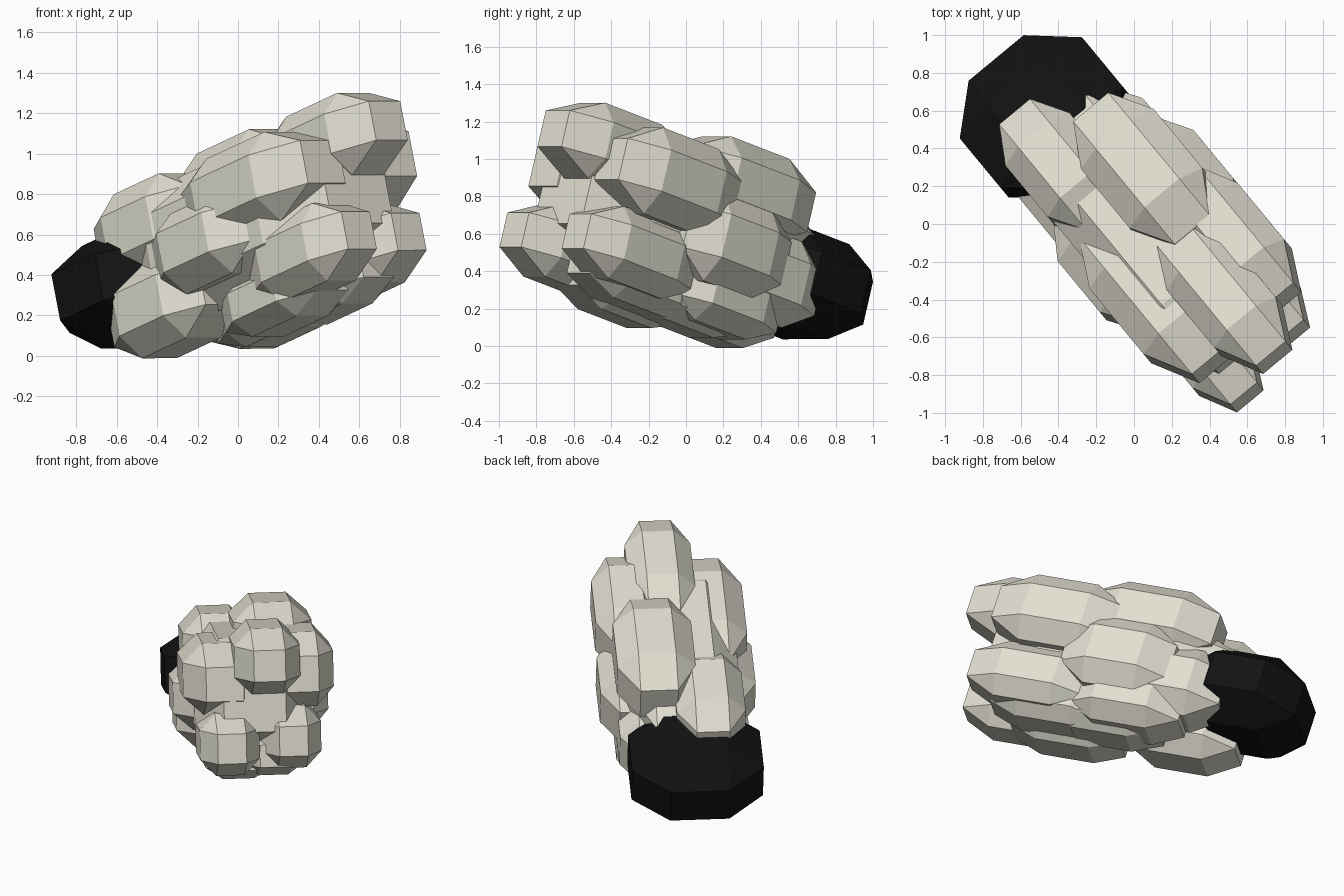
import bpy, bmesh
from mathutils import Vector, Matrix

if "Cube" in bpy.data.objects:
    bpy.data.objects.remove(bpy.data.objects["Cube"])

# Shared tilted frame: every clump runs along the body axis
U = Vector((0.62, -0.75, 0.29)).normalized()
V = Vector((0.77, 0.64, 0.0)).normalized()
V = (V - U * V.dot(U)).normalized()
W = U.cross(V).normalized()
ROT = Matrix((U, V, W)).transposed()


def material(name, colour):
    m = bpy.data.materials.new(name)
    m.diffuse_color = (*colour, 1)
    m.use_nodes = True
    m.node_tree.nodes["Principled BSDF"].inputs["Base Color"].default_value = m.diffuse_color
    return m


cream = material("cream", (0.76, 0.74, 0.64))
black = material("black", (0.006, 0.006, 0.006))


def clump(name, centre, half, mat=cream, cut=0.52):
    """Chamfered flat-shaded block aligned to the body axis."""
    bm = bmesh.new()
    bmesh.ops.create_cube(bm, size=2)
    bmesh.ops.bevel(bm, geom=bm.edges[:], offset=cut, segments=1,
                    profile=0.5, affect='EDGES')
    for v in bm.verts:
        p = Vector(a * b for a, b in zip(v.co, half))
        v.co = ROT @ p + Vector(centre)
    bmesh.ops.recalc_face_normals(bm, faces=bm.faces[:])
    me = bpy.data.meshes.new(name)
    bm.to_mesh(me)
    bm.free()
    me.materials.append(mat)
    ob = bpy.data.objects.new(name, me)
    bpy.context.collection.objects.link(ob)


# Inner body
clump("body_core", (0.10, -0.06, 0.62), (0.79, 0.36, 0.36), cut=0.45)

# Black rounded end
clump("dark_end", (-0.47, 0.565, 0.34), (0.39, 0.42, 0.265), black, 0.55)

# Overlapping clumps: top, left side, right side, underside
clumps = {
    "top_rear": ((0.48, -0.39, 1.04), (0.43, 0.21, 0.21)),
    "top_middle": ((0.06, 0.27, 0.84), (0.44, 0.25, 0.23)),
    "top_left": ((-0.38, 0.29, 0.63), (0.38, 0.22, 0.23)),
    "left_upper": ((0.12, -0.38, 0.82), (0.49, 0.25, 0.23)),
    "left_middle": ((-0.09, -0.20, 0.56), (0.38, 0.24, 0.21)),
    "left_lower": ((-0.32, 0.15, 0.25), (0.37, 0.23, 0.22)),
    "left_rear": ((0.36, -0.63, 0.51), (0.39, 0.19, 0.20)),
    "right_upper": ((0.53, -0.09, 0.88), (0.42, 0.21, 0.24)),
    "right_middle": ((0.28, 0.21, 0.54), (0.36, 0.21, 0.25)),
    "right_lower": ((0.00, 0.36, 0.38), (0.38, 0.23, 0.24)),
    "right_rear": ((0.60, -0.29, 0.50), (0.40, 0.19, 0.20)),
    "under_left": ((0.23, -0.35, 0.29), (0.37, 0.21, 0.15)),
    "under_middle": ((0.20, -0.02, 0.24), (0.38, 0.21, 0.15)),
    "under_right": ((0.17, 0.15, 0.26), (0.38, 0.23, 0.18)),
    "under_rear": ((0.45, -0.28, 0.35), (0.38, 0.20, 0.15)),
}
for name, (centre, half) in clumps.items():
    clump(name + "_clump", centre, half)
